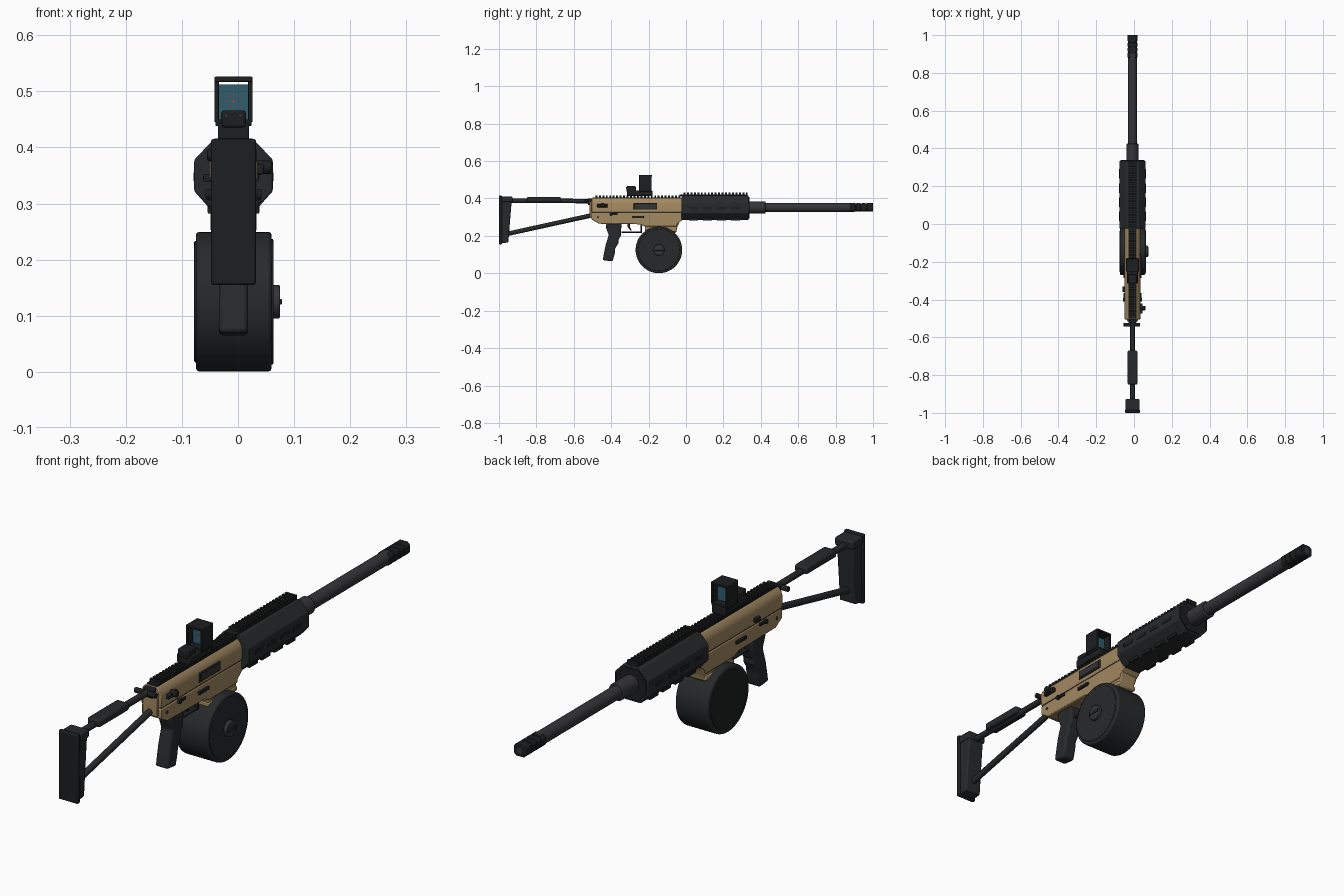
import bpy, bmesh, math
from mathutils import Vector

if "Cube" in bpy.data.objects:
    bpy.data.objects.remove(bpy.data.objects["Cube"])

CX = -0.008  # centre line of the gun


def material(name, rgb):
    m = bpy.data.materials.new(name)
    m.diffuse_color = (*rgb, 1)
    m.use_nodes = True
    m.node_tree.nodes["Principled BSDF"].inputs["Base Color"].default_value = m.diffuse_color
    return m


BLACK = material("black_polymer", (0.012, 0.013, 0.014))
DARK = material("dark_polymer", (0.02, 0.022, 0.024))
STEEL = material("steel", (0.035, 0.035, 0.04))
TAN = material("tan", (0.36, 0.25, 0.12))
GLASS = material("lens_blue", (0.03, 0.11, 0.15))
RED = material("reticle_red", (0.8, 0.02, 0.02))


def finish(name, bm, mat, bevel=0.0):
    bmesh.ops.recalc_face_normals(bm, faces=bm.faces)
    me = bpy.data.meshes.new(name)
    bm.to_mesh(me)
    bm.free()
    ob = bpy.data.objects.new(name, me)
    bpy.context.collection.objects.link(ob)
    me.materials.append(mat)
    if bevel:
        mod = ob.modifiers.new("bevel", 'BEVEL')
        mod.width, mod.segments, mod.limit_method = bevel, 2, 'ANGLE'
        mod.angle_limit = math.radians(35)
    return ob


def prism(name, pts, a, b, mat, axis='x', bevel=0.0):
    """Extrude a (y,z) outline along x, or an (x,z) outline along y."""
    bm = bmesh.new()
    place = (lambda p, t: (t, p[0], p[1])) if axis == 'x' else (lambda p, t: (p[0], t, p[1]))
    lo = [bm.verts.new(place(p, a)) for p in pts]
    hi = [bm.verts.new(place(p, b)) for p in pts]
    bm.faces.new(lo)
    bm.faces.new(hi)
    for i in range(len(pts)):
        j = (i + 1) % len(pts)
        bm.faces.new((lo[i], lo[j], hi[j], hi[i]))
    return finish(name, bm, mat, bevel)


def slab(name, half, y0, y1, z0, z1, mat, bevel=0.0, x=CX):
    """Box centred on x with the given half width."""
    return prism(name, [(y0, z0), (y1, z0), (y1, z1), (y0, z1)], x - half, x + half, mat, 'x', bevel)


def rod(name, p0, p1, r, mat, n=24, bevel=0.0, r2=None):
    p0, p1 = Vector(p0), Vector(p1)
    d = p1 - p0
    bm = bmesh.new()
    bmesh.ops.create_cone(bm, cap_ends=True, segments=n, radius1=r,
                          radius2=r if r2 is None else r2, depth=d.length)
    rot = d.to_track_quat('Z', 'Y').to_matrix().to_4x4()
    bmesh.ops.transform(bm, matrix=rot, verts=bm.verts)
    bmesh.ops.translate(bm, vec=(p0 + p1) / 2, verts=bm.verts)
    return finish(name, bm, mat, bevel)


def sym(half_pts):
    """Mirror a right-hand (dx,z) outline about the centre line."""
    return [(CX + x, z) for x, z in half_pts] + [(CX - x, z) for x, z in reversed(half_pts)]


def rail(name, y0, y1, z0, z1, pitch=0.0185):
    """Accessory rail: a strip with a row of teeth."""
    mid = z0 + (z1 - z0) * 0.45
    pts = [(y0, z0), (y1, z0)]
    y = y1
    while y - pitch > y0:
        pts += [(y, mid), (y, z1), (y - pitch * 0.55, z1), (y - pitch * 0.55, mid)]
        y -= pitch
    prism(name, pts + [(y0, mid)], CX - 0.022, CX + 0.022, BLACK)


# Receiver
prism("upper_receiver", sym([(0.041, 0.327), (0.042, 0.372), (0.036, 0.39), (0.024, 0.402)]),
      -0.505, -0.02, TAN, 'y', 0.003)
prism("lower_receiver", [(-0.505, 0.324), (-0.505, 0.288), (-0.465, 0.265), (-0.25, 0.262),
                         (-0.215, 0.25), (-0.05, 0.25), (-0.045, 0.265), (-0.02, 0.285),
                         (-0.02, 0.324)], CX - 0.041, CX + 0.041, TAN, 'x', 0.004)
slab("receiver_seam", 0.038, -0.5, -0.022, 0.32, 0.33, DARK)
prism("magazine_well", [(-0.225, 0.268), (-0.212, 0.218), (-0.052, 0.218), (-0.046, 0.25), (-0.035, 0.272)],
      CX - 0.035, CX + 0.035, TAN, 'x', 0.004)
slab("magazine_well_lip", 0.04, -0.22, -0.05, 0.222, 0.238, TAN, 0.003)
rail("receiver_rail", -0.5, -0.03, 0.398, 0.416)

# Receiver controls
slab("ejection_port", 0.004, -0.28, -0.155, 0.34, 0.375, DARK, 0.002, CX + 0.041)
slab("ejection_cover", 0.004, -0.272, -0.163, 0.346, 0.369, STEEL, 0.001, CX + 0.0425)
rod("charging_knob", (0.03, -0.445, 0.365), (0.06, -0.445, 0.365), 0.012, BLACK, 16, 0.003)
slab("charging_handle", 0.008, -0.475, -0.42, 0.352, 0.37, BLACK, 0.003, 0.038)
for side, tag in ((1, "right"), (-1, "left")):
    x = CX + side * 0.043
    slab("magazine_release_" + tag, 0.005, -0.285, -0.225, 0.295, 0.307, BLACK, 0.002, x)
    slab("selector_lever_" + tag, 0.005, -0.405, -0.365, 0.311, 0.321, BLACK, 0.002, x)
    rod("selector_pivot_" + tag, (CX, -0.4, 0.316), (CX + side * 0.05, -0.4, 0.316), 0.009, BLACK, 16)
    rod("receiver_pin_" + tag, (CX, -0.47, 0.3), (CX + side * 0.043, -0.47, 0.3), 0.006, STEEL, 12)
slab("bolt_catch", 0.007, -0.36, -0.33, 0.338, 0.352, BLACK, 0.002, -0.055)

# Trigger and guard
slab("trigger_guard_bottom", 0.012, -0.345, -0.235, 0.216, 0.223, BLACK, 0.002)
slab("trigger_guard_front", 0.012, -0.242, -0.235, 0.216, 0.265, BLACK, 0.002)
prism("trigger", [(-0.315, 0.268), (-0.298, 0.268), (-0.3, 0.25), (-0.29, 0.229), (-0.297, 0.228), (-0.311, 0.246)],
      CX - 0.006, CX + 0.006, BLACK)

# Pistol grip
prism("pistol_grip", [(-0.424, 0.268), (-0.345, 0.268), (-0.348, 0.2), (-0.362, 0.178), (-0.362, 0.16),
                      (-0.378, 0.135), (-0.38, 0.11), (-0.392, 0.064), (-0.445, 0.07), (-0.44, 0.1),
                      (-0.43, 0.15), (-0.413, 0.205), (-0.43, 0.25)],
      CX - 0.026, CX + 0.026, DARK, 'x', 0.007)

# Drum magazine
DY, DZ = -0.145, 0.125
rod("drum_body", (-0.075, DY, DZ), (0.06, DY, DZ), 0.1245, DARK, 48, 0.006)
rod("drum_left_cover", (-0.078, DY, DZ), (-0.06, DY, DZ), 0.108, BLACK, 48, 0.002)
rod("drum_right_cover", (0.05, DY, DZ), (0.063, DY, DZ), 0.112, DARK, 48, 0.002)
rod("drum_knob", (0.05, DY, DZ), (0.075, DY, DZ), 0.03, STEEL, 24, 0.003)
slab("drum_knob_key", 0.006, DY - 0.024, DY + 0.024, DZ - 0.005, DZ + 0.005, DARK, 0.001, 0.072)
slab("drum_tower", 0.03, -0.205, -0.06, 0.2, 0.26, DARK)

# Handguard
prism("handguard", sym([(0.036, 0.284), (0.07, 0.322), (0.07, 0.378), (0.034, 0.416)]),
      -0.025, 0.335, DARK, 'y', 0.003)
prism("handguard_front_cap", sym([(0.03, 0.292), (0.062, 0.326), (0.062, 0.374), (0.03, 0.408)]),
      0.33, 0.339, BLACK, 'y')
rail("handguard_rail", -0.035, 0.33, 0.412, 0.432)
for side, tag in ((1, "right"), (-1, "left")):
    for i in range(4):
        y = 0.015 + i * 0.075
        slab(f"handguard_slot_{tag}_{i}", 0.002, y, y + 0.05, 0.34, 0.355, BLACK, 0.001, CX + side * 0.0695)
        slab(f"handguard_foot_{tag}_{i}", 0.006, y, y + 0.05, 0.282, 0.298, BLACK, 0.002, CX + side * 0.04)

# Barrel and muzzle brake
BZ = 0.352
rod("barrel_collar", (CX, 0.33, BZ), (CX, 0.425, BZ), 0.033, STEEL, 32, 0.003)
rod("barrel", (CX, 0.4, BZ), (CX, 0.9, BZ), 0.025, STEEL, 32)
brake = [(0.016, BZ - 0.023), (0.026, BZ - 0.013), (0.026, BZ + 0.013), (0.016, BZ + 0.023)]
prism("muzzle_core", sym([(x * 0.88, BZ + (z - BZ) * 0.9) for x, z in brake]), 0.885, 0.998, BLACK, 'y')
for i, (a, b) in enumerate(((0.88, 0.905), (0.912, 0.932), (0.94, 0.96), (0.968, 1.0))):
    prism(f"muzzle_rib_{i}", sym(brake), a, b, BLACK, 'y', 0.002)
rod("muzzle_bore", (CX, 0.99, BZ), (CX, 1.0005, BZ), 0.012, STEEL, 20)

# Folding stock
rod("stock_upper_tube", (CX, -0.95, 0.388), (CX, -0.49, 0.386), 0.012, DARK, 16)
rod("stock_lower_tube", (CX, -0.95, 0.212), (CX, -0.49, 0.313), 0.012, DARK, 16)
slab("cheek_rest", 0.026, -0.85, -0.67, 0.381, 0.409, DARK, 0.007)
slab("stock_hinge", 0.02, -0.525, -0.495, 0.365, 0.4, BLACK, 0.004)
rod("stock_hinge_pin", (-0.055, -0.533, 0.386), (0.033, -0.533, 0.386), 0.01, BLACK, 16, 0.002)
slab("stock_rear_plate", 0.03, -0.515, -0.5, 0.295, 0.385, TAN, 0.003)
prism("butt_body", [(-0.99, 0.16), (-0.95, 0.165), (-0.935, 0.35), (-0.93, 0.404), (-0.99, 0.404)],
      CX - 0.034, CX + 0.034, DARK, 'x', 0.005)
slab("butt_top_cap", 0.038, -0.995, -0.927, 0.38, 0.41, DARK, 0.005)
slab("butt_pad", 0.04, -1.0, -0.984, 0.155, 0.415, BLACK, 0.004)

# Reflex sight
slab("sight_mount", 0.028, -0.315, -0.18, 0.414, 0.443, BLACK, 0.003)
slab("sight_emitter", 0.022, -0.318, -0.268, 0.435, 0.466, BLACK, 0.005)
slab("sight_floor", 0.032, -0.25, -0.185, 0.438, 0.45, BLACK, 0.002)
slab("sight_roof", 0.034, -0.252, -0.183, 0.517, 0.526, BLACK, 0.002)
for side, tag in ((1, "right"), (-1, "left")):
    slab("sight_wall_" + tag, 0.004, -0.25, -0.185, 0.445, 0.52, BLACK, 0.001, CX + side * 0.03)
    rod("sight_screw_" + tag, (CX + side * 0.013, -0.321, 0.457), (CX + side * 0.013, -0.31, 0.457), 0.004, STEEL, 10)
slab("sight_lens", 0.027, -0.218, -0.214, 0.448, 0.512, GLASS)
dots = [(0, 0, 0.002)] + [(0.012 * math.cos(k * math.pi / 4), 0.012 * math.sin(k * math.pi / 4), 0.0011)
                          for k in range(8)]
for i, (dx, dz, r) in enumerate(dots):
    rod(f"reticle_dot_{i}", (CX + dx, -0.2187, 0.482 + dz), (CX + dx, -0.217, 0.482 + dz), r, RED, 8)

# Smooth round parts, keep hard edges
bpy.ops.object.select_all(action='SELECT')
bpy.context.view_layer.objects.active = bpy.data.objects["barrel"]
bpy.ops.object.shade_smooth_by_angle(angle=math.radians(30))
